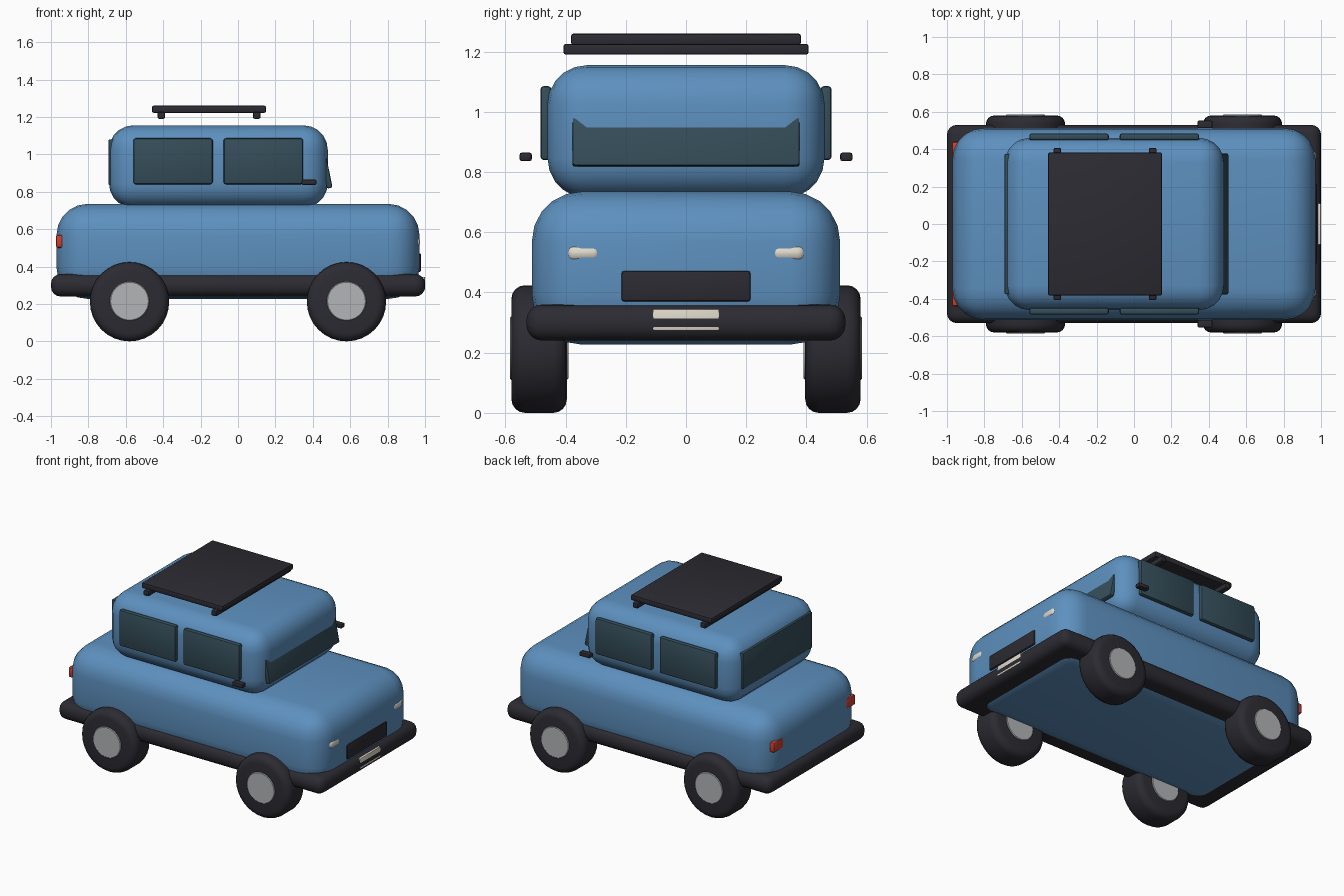
import bpy, bmesh, math
from mathutils import Matrix, Vector

if "Cube" in bpy.data.objects:
    bpy.data.objects.remove(bpy.data.objects["Cube"])


def material(name, rgb):
    m = bpy.data.materials.new(name)
    m.diffuse_color = (*rgb, 1)
    m.use_nodes = True
    m.node_tree.nodes["Principled BSDF"].inputs["Base Color"].default_value = m.diffuse_color
    return m


BLUE = material("blue_paint", (0.11, 0.28, 0.52))
DARK = material("dark_rubber", (0.025, 0.024, 0.032))
GLASS = material("tinted_glass", (0.035, 0.075, 0.10))
SILVER = material("silver_metal", (0.45, 0.46, 0.47))
CREAM = material("cream_lamp", (0.75, 0.70, 0.60))
RED = material("red_lamp", (0.60, 0.05, 0.03))


def finish(name, bm, mat, matrix, angle=40):
    bmesh.ops.recalc_face_normals(bm, faces=bm.faces)
    me = bpy.data.meshes.new(name)
    bm.to_mesh(me)
    bm.free()
    me.materials.append(mat)
    me.shade_smooth()
    me.set_sharp_from_angle(angle=math.radians(angle))
    ob = bpy.data.objects.new(name, me)
    ob.matrix_world = matrix
    bpy.context.collection.objects.link(ob)
    return ob


def box(name, x, y, z, mat, bevel, segs=2, tilt=0.0):
    """Rounded box from (min, max) ranges, tilted about y."""
    size = Vector((x[1] - x[0], y[1] - y[0], z[1] - z[0]))
    mid = Vector((sum(x), sum(y), sum(z))) / 2
    bm = bmesh.new()
    bmesh.ops.create_cube(bm, size=1)
    bmesh.ops.scale(bm, vec=size, verts=bm.verts)
    bmesh.ops.bevel(bm, geom=bm.edges[:], offset=bevel, segments=segs,
                    profile=0.5, affect='EDGES', clamp_overlap=True)
    return finish(name, bm, mat, Matrix.Translation(mid) @ Matrix.Rotation(tilt, 4, 'Y'))


def disc(name, x, y, z, radius, width, mat, bevel, segs=3):
    """Cylinder along y with rounded rims."""
    bm = bmesh.new()
    bmesh.ops.create_cone(bm, cap_ends=True, segments=32, radius1=radius,
                          radius2=radius, depth=width)
    rims = [e for e in bm.edges if any(len(f.verts) > 4 for f in e.link_faces)]
    bmesh.ops.bevel(bm, geom=rims, offset=bevel, segments=segs,
                    profile=0.5, affect='EDGES')
    return finish(name, bm, mat, Matrix.Translation((x, y, z))
                  @ Matrix.Rotation(math.pi / 2, 4, 'X'))


# Body shell, cabin and surrounding bumper
box("body", (-0.97, 0.97), (-0.512, 0.512), (0.227, 0.735), BLUE, 0.165, 5)
box("cabin", (-0.69, 0.48), (-0.46, 0.46), (0.715, 1.155), BLUE, 0.13, 5)
box("bumper", (-1, 1), (-0.53, 0.53), (0.24, 0.36), DARK, 0.052, 4)

# Windshield leans back into the cabin, rear window sits almost flush
box("windshield", (0.451, 0.481), (-0.377, 0.377), (0.817, 1.067), GLASS, 0.008, 2, -0.2)
box("rear_window", (-0.692, -0.662), (-0.375, 0.375), (0.835, 1.08), GLASS, 0.006)

# Grille and number plate
box("grille", (0.95, 0.979), (-0.215, 0.215), (0.37, 0.472), DARK, 0.01)
box("number_plate", (0.98, 0.9988), (-0.11, 0.11), (0.275, 0.345), CREAM, 0.003)

# Roof rack tray with two crossbars
box("rack_tray", (-0.46, 0.15), (-0.382, 0.382), (1.222, 1.26), DARK, 0.008)
for i, x in enumerate((-0.41, 0.10)):
    box(f"rack_bar_{i + 1}", (x - 0.02, x + 0.02), (-0.407, 0.407), (1.19, 1.226), DARK, 0.008)

# Parts repeated on both sides
for side, s in (("right", -1), ("left", 1)):
    def span(a, b):
        return tuple(sorted((s * a, s * b)))

    box(f"rear_side_window_{side}", (-0.56, -0.135), span(0.447, 0.484), (0.84, 1.086), GLASS, 0.012)
    box(f"front_side_window_{side}", (-0.077, 0.348), span(0.447, 0.484), (0.84, 1.086), GLASS, 0.012)
    box(f"mirror_{side}", (0.34, 0.42), span(0.512, 0.553), (0.836, 0.865), DARK, 0.008)
    box(f"headlight_{side}", (0.92, 0.974), span(0.282, 0.397), (0.502, 0.56), CREAM, 0.027, 4)
    box(f"tail_light_{side}", (-0.974, -0.93), span(0.34, 0.44), (0.50, 0.57), RED, 0.012)
    for end, x in (("front", 0.58), ("rear", -0.58)):
        disc(f"{end}_tire_{side}", x, s * 0.488, 0.212, 0.212, 0.184, DARK, 0.045, 4)
        disc(f"{end}_hubcap_{side}", x, s * 0.488, 0.215, 0.105, 0.194, SILVER, 0.004, 1)
